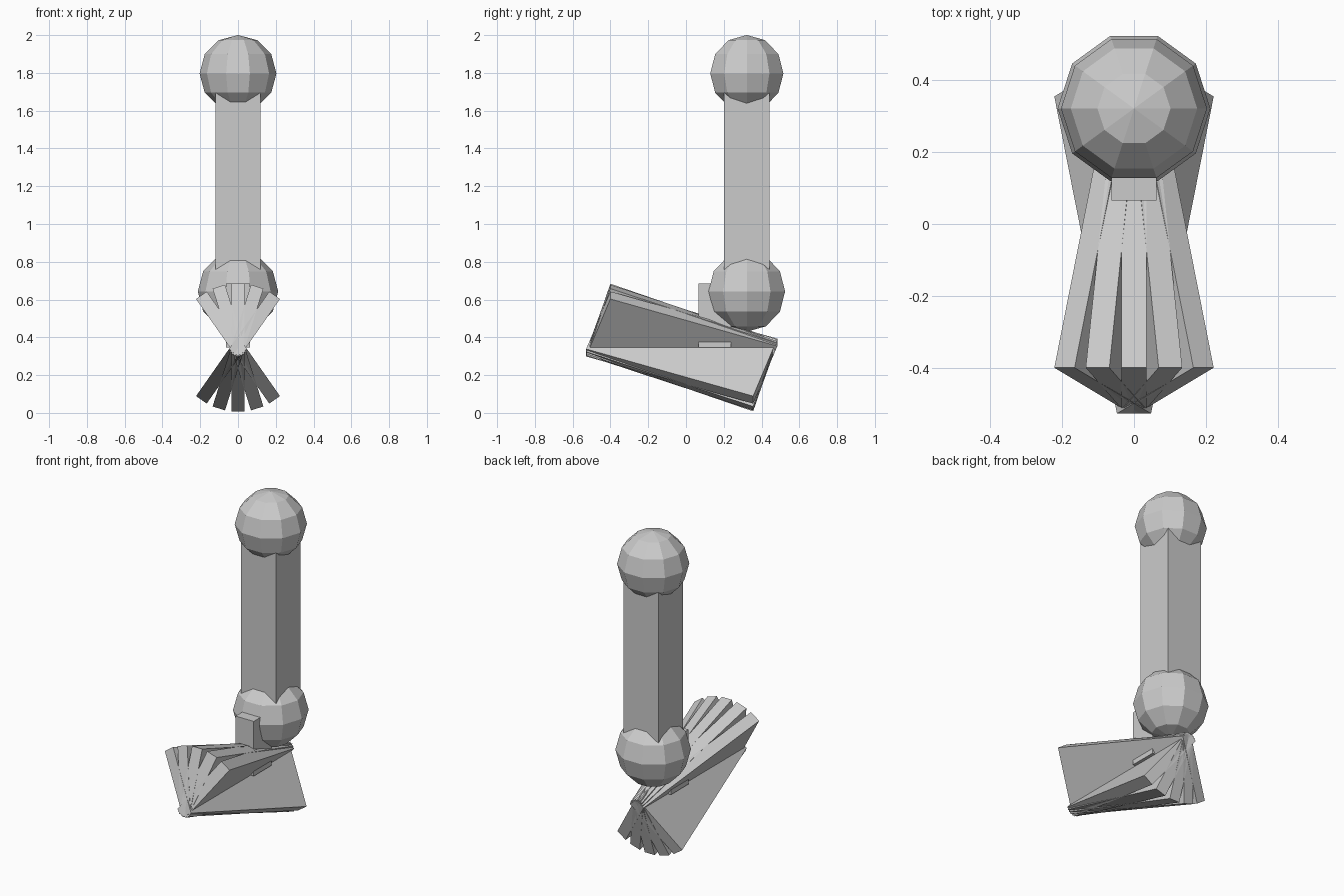
import bpy, bmesh, math
from mathutils import Matrix, Vector

if "Cube" in bpy.data.objects:
    bpy.data.objects.remove(bpy.data.objects["Cube"])

grey = bpy.data.materials.new("plain_grey")
grey.diffuse_color = (0.6, 0.6, 0.6, 1)
grey.use_nodes = True
grey.node_tree.nodes["Principled BSDF"].inputs["Base Color"].default_value = grey.diffuse_color


def finish(name, bm):
    mesh = bpy.data.meshes.new(name)
    bm.to_mesh(mesh)
    bm.free()
    mesh.materials.append(grey)
    obj = bpy.data.objects.new(name, mesh)
    bpy.context.collection.objects.link(obj)
    return obj


def box(name, size, matrix):
    bm = bmesh.new()
    bmesh.ops.create_cube(bm, size=1, matrix=matrix @ Matrix.Diagonal((*size, 1)))
    return finish(name, bm)


def ball(name, radius, centre):
    # ten-sided ball with two corners on the x axis
    bm = bmesh.new()
    bmesh.ops.create_uvsphere(bm, u_segments=10, v_segments=6, radius=radius)
    if not any(abs(v.co.y) < 1e-4 and v.co.x > radius * 0.9 for v in bm.verts):
        bmesh.ops.rotate(bm, verts=bm.verts, matrix=Matrix.Rotation(math.pi / 2, 3, 'Z'))
    bmesh.ops.translate(bm, verts=bm.verts, vec=Vector(centre))
    return finish(name, bm)


# Upright post with a ball at each end
ball("top_ball", 0.2035, (0, 0.322, 1.797))
ball("lower_ball", 0.213, (0, 0.322, 0.643))
box("post", (0.24, 0.24, 1.155), Matrix.Translation((0, 0.322, 1.2225)))

# Small block between the lower ball and the blades
box("connector_block", (0.125, 0.172, 0.34), Matrix.Translation((0, 0.151, 0.515)))

# Five tilted blades fanned around a horizontal axis
for i in range(-2, 3):
    matrix = (Matrix.Translation((0, -0.0225, 0.346))
              @ Matrix.Rotation(math.radians(17.5 * i), 4, 'Y')
              @ Matrix.Rotation(math.radians(-19), 4, 'X'))
    box(f"blade_{i + 3}", (0.069, 0.935, 0.393), matrix)
